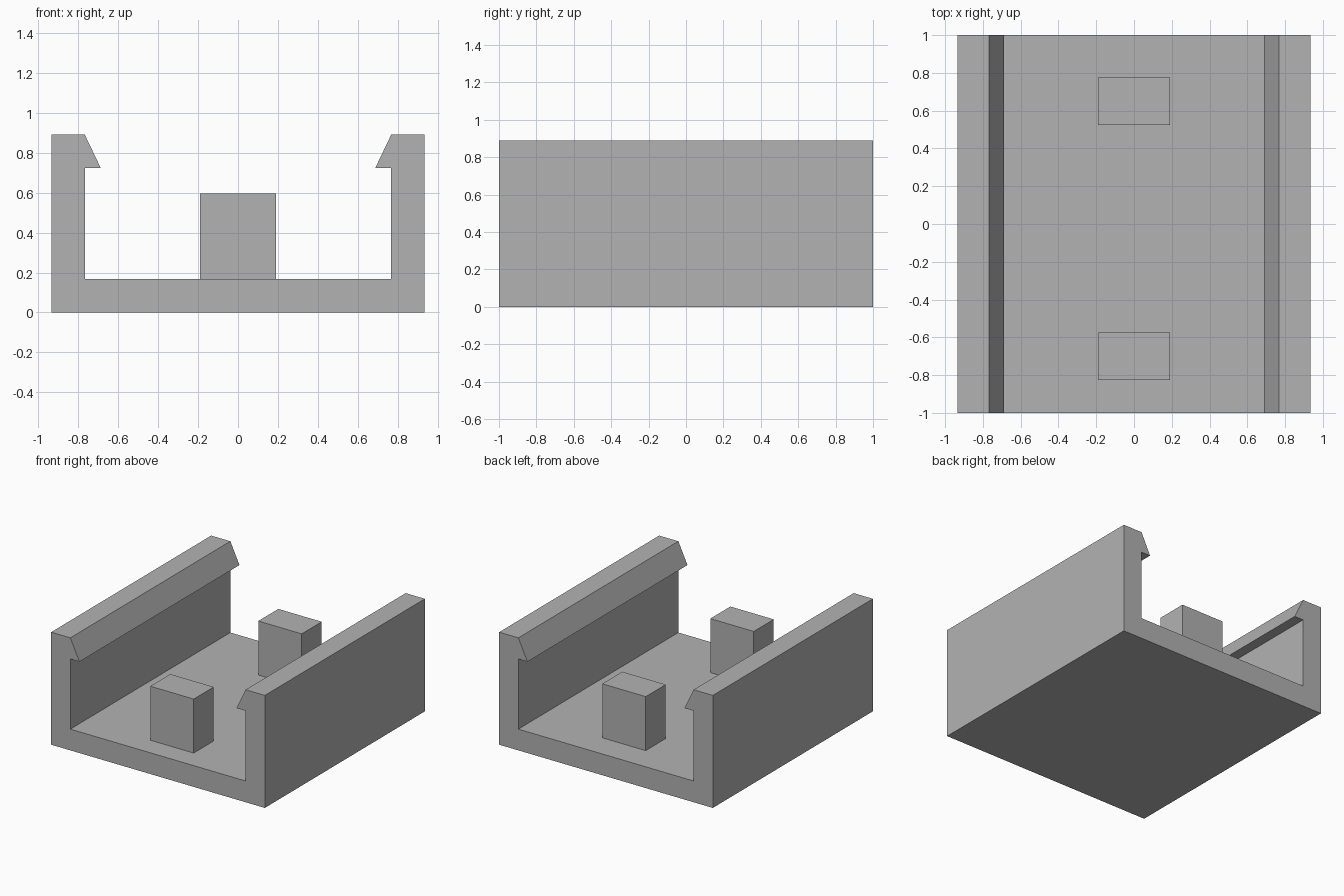
import bpy
import bmesh

cube = bpy.data.objects.get("Cube")
if cube:
    bpy.data.objects.remove(cube, do_unlink=True)

grey = bpy.data.materials.new("light grey")
grey.use_nodes = True
COLOUR = (0.448, 0.448, 0.448, 1)
grey.diffuse_color = COLOUR
grey.node_tree.nodes["Principled BSDF"].inputs["Base Color"].default_value = COLOUR


def extrude_profile(name, profile, y0, y1):
    """Extrude an (x, z) outline from y0 to y1 into a closed solid."""
    bm = bmesh.new()
    face = bm.faces.new([bm.verts.new((x, y0, z)) for x, z in profile])
    result = bmesh.ops.extrude_face_region(bm, geom=[face])
    moved = [v for v in result["geom"] if isinstance(v, bmesh.types.BMVert)]
    bmesh.ops.translate(bm, verts=moved, vec=(0, y1 - y0, 0))
    bmesh.ops.recalc_face_normals(bm, faces=bm.faces)
    mesh = bpy.data.meshes.new(name)
    bm.to_mesh(mesh)
    bm.free()
    mesh.materials.append(grey)
    obj = bpy.data.objects.new(name, mesh)
    bpy.context.collection.objects.link(obj)
    return obj


WIDE, INNER, TIP = 0.935, 0.767, 0.687
FLOOR, LEDGE, TOP = 0.168, 0.723, 0.89

# Channel with hooked side walls, mirrored from one half outline
half = [(WIDE, 0), (WIDE, TOP), (INNER, TOP), (TIP, LEDGE), (INNER, LEDGE), (INNER, FLOOR)]
outline = half + [(-x, z) for x, z in reversed(half)]
extrude_profile("clip_channel", outline, -1, 1)

# Rectangular posts standing on the floor
POST_X, POST_TOP, POST_DEPTH = 0.19, 0.595, 0.25
post = [(-POST_X, FLOOR), (POST_X, FLOOR), (POST_X, POST_TOP), (-POST_X, POST_TOP)]
for name, y in (("front_post", -0.825), ("back_post", 0.525)):
    extrude_profile(name, post, y, y + POST_DEPTH)
